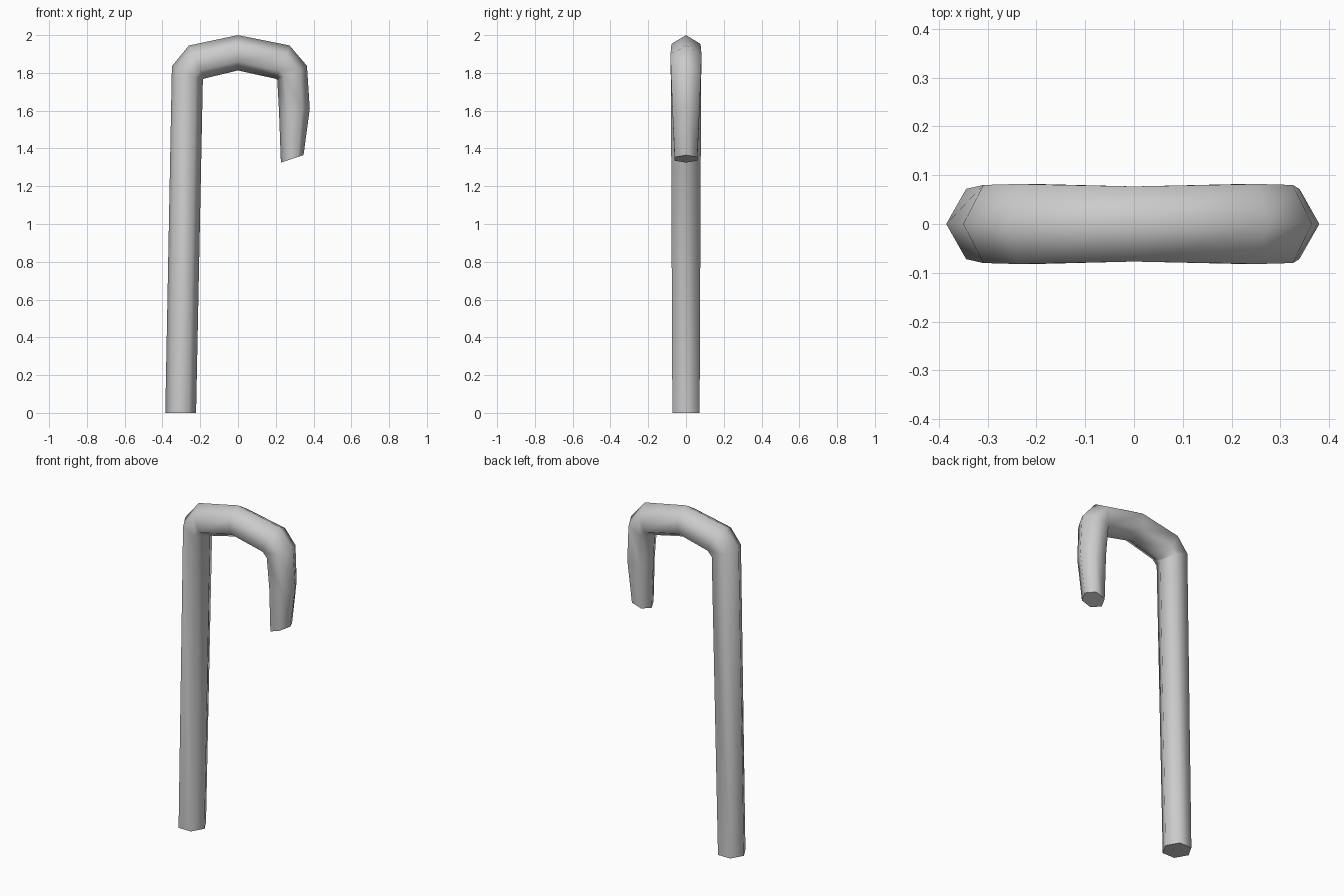
import bpy, bmesh, math
from mathutils import Vector

cube = bpy.data.objects.get("Cube")
if cube:
    bpy.data.objects.remove(cube, do_unlink=True)

# Plain grey material
grey = bpy.data.materials.new("grey")
grey.use_nodes = True
colour = (0.6, 0.6, 0.6, 1)
grey.diffuse_color = colour
grey.node_tree.nodes["Principled BSDF"].inputs["Base Color"].default_value = colour

# Cross-sections along the cane: outer (x, z), inner (x, z), half width in y
SECTIONS = [
    ((-0.385, 0.0), (-0.222, 0.0), 0.072),       # foot
    ((-0.35, 1.835), (-0.186, 1.765), 0.08),     # bend above the shaft
    ((-0.26, 1.945), (-0.18, 1.77), 0.082),
    ((0.0, 2.0), (0.0, 1.813), 0.077),           # crown
    ((0.273, 1.945), (0.203, 1.768), 0.082),     # bend above the hook
    ((0.365, 1.837), (0.208, 1.762), 0.08),
    ((0.38, 1.61), (0.217, 1.6), 0.072),         # hook
    ((0.347, 1.365), (0.227, 1.325), 0.06),      # tip
]
SIDES = 6


def hexagon(bm, outer, inner, width):
    """Six-sided ring with one corner outward and one inward."""
    a = Vector((outer[0], 0, outer[1]))
    b = Vector((inner[0], 0, inner[1]))
    centre, reach = (a + b) / 2, (a - b) / 2
    ring = []
    for i in range(SIDES):
        t = math.tau * i / SIDES
        side = Vector((0, width * math.sin(t) / math.sin(math.pi / 3), 0))
        ring.append(bm.verts.new(centre + reach * math.cos(t) + side))
    return ring


# Tube skinned through the cross-sections, smooth along the walls
bm = bmesh.new()
rings = [hexagon(bm, *s) for s in SECTIONS]
for r, s in zip(rings, rings[1:]):
    for i in range(SIDES):
        j = (i + 1) % SIDES
        bm.faces.new((r[i], r[j], s[j], s[i])).smooth = True

# Flat end caps with sharp rims
for ring in (rings[0], rings[-1]):
    cap = bm.faces.new(ring)
    for edge in cap.edges:
        edge.smooth = False
bmesh.ops.recalc_face_normals(bm, faces=bm.faces)

mesh = bpy.data.meshes.new("hooked_cane")
bm.to_mesh(mesh)
bm.free()
mesh.materials.append(grey)
cane = bpy.data.objects.new("hooked_cane", mesh)
bpy.context.collection.objects.link(cane)
